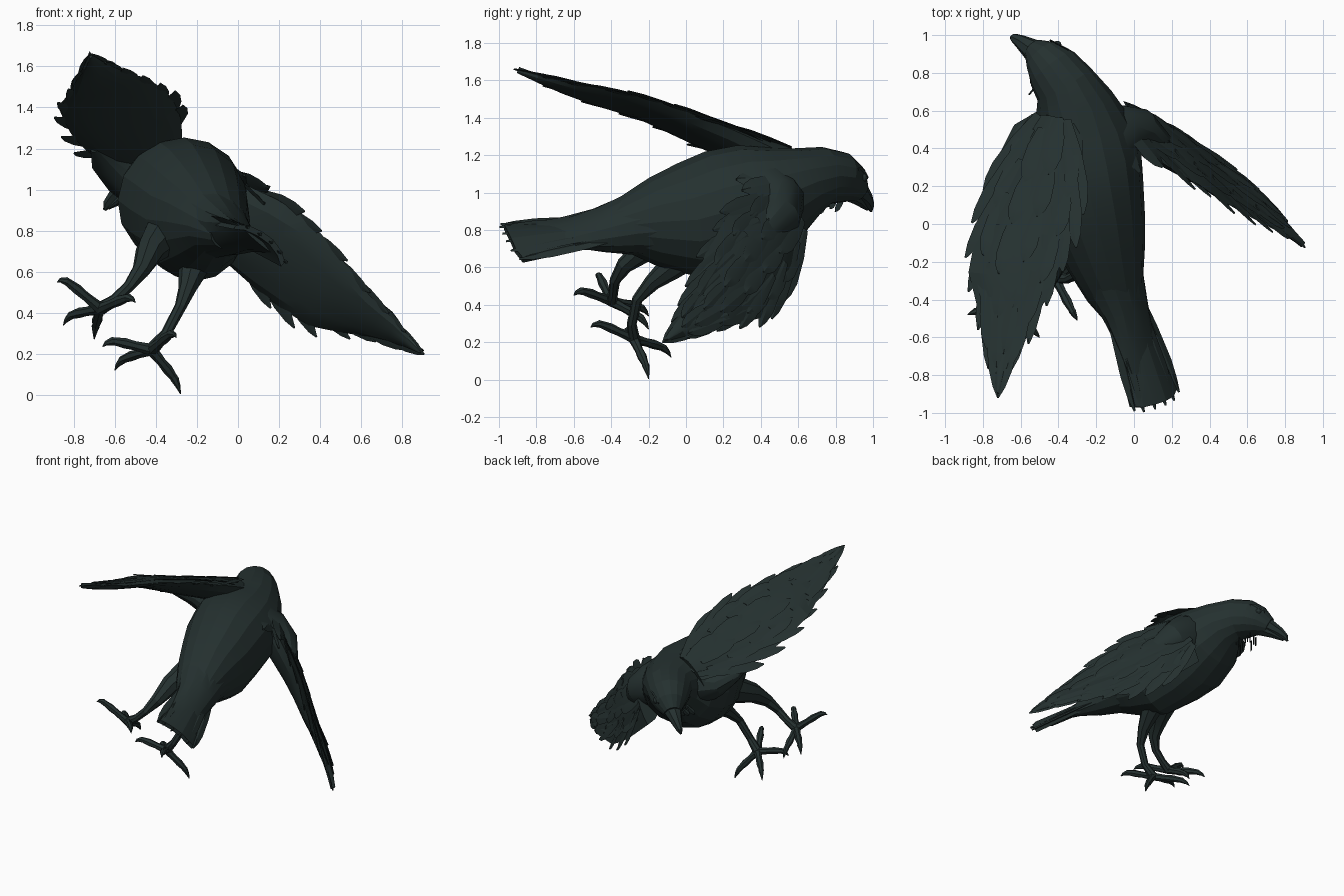
import bpy, bmesh, math, random
from mathutils import Vector as V

random.seed(4)
old = bpy.data.objects.get("Cube")
if old:
    bpy.data.objects.remove(old)


def material(name, rgb):
    m = bpy.data.materials.new(name)
    m.use_nodes = True
    m.diffuse_color = (*rgb, 1)
    m.node_tree.nodes["Principled BSDF"].inputs["Base Color"].default_value = (*rgb, 1)
    return m


PLUMAGE = material("dark green black", (0.018, 0.030, 0.029))


def finish(name, bm, angle=16):
    bmesh.ops.recalc_face_normals(bm, faces=bm.faces)
    me = bpy.data.meshes.new(name)
    bm.to_mesh(me)
    bm.free()
    me.materials.append(PLUMAGE)
    ob = bpy.data.objects.new(name, me)
    bpy.context.collection.objects.link(ob)
    bpy.ops.object.select_all(action='DESELECT')
    ob.select_set(True)
    bpy.context.view_layer.objects.active = ob
    bpy.ops.object.shade_smooth_by_angle(angle=math.radians(angle))


def skin(bm, rings):
    """Bridge closed rings of points and cap both ends."""
    loops = [[bm.verts.new(p) for p in r] for r in rings]
    n = len(loops[0])
    for a, b in zip(loops, loops[1:]):
        for i in range(n):
            j = (i + 1) % n
            bm.faces.new((a[i], a[j], b[j], b[i]))
    bm.faces.new(loops[0])
    bm.faces.new(loops[-1])


def loft(bm, stations, sides, up=(0, 0, 1)):
    """Elliptical tube: stations are (centre, side radius, up radius)."""
    pts = [V(s[0]) for s in stations]
    rings = []
    for i, (c, rs, ru) in enumerate(stations):
        t = (pts[min(i + 1, len(pts) - 1)] - pts[max(i - 1, 0)]).normalized()
        side = t.cross(V(up)).normalized()
        top = side.cross(t)
        rings.append([pts[i] + side * rs * math.cos(a) + top * ru * math.sin(a)
                      for a in (math.tau * k / sides for k in range(sides))])
    skin(bm, rings)


def feather(bm, base, tip, width, n, thick=0.006):
    """Thin pointed blade from base to tip."""
    d = tip - base
    side = d.normalized().cross(n).normalized()
    rings = []
    for f, w in ((0, .5), (.35, .95), (.7, 1), (.88, .65), (1, .12)):
        c = base + d * f
        s = side * width * w / 2
        rings.append([c - s, c + n * thick, c + s, c - n * thick * .6])
    skin(bm, rings)


# Body, neck and head in one skin
bm = bmesh.new()
loft(bm, [((-.04, -.50, .785), .10, .08), ((-.10, -.36, .825), .155, .135),
          ((-.15, -.18, .845), .215, .235), ((-.195, 0, .855), .26, .305),
          ((-.24, .18, .905), .295, .325), ((-.275, .36, .95), .315, .315),
          ((-.295, .52, 1.0), .28, .26), ((-.32, .64, 1.06), .21, .19),
          ((-.37, .74, 1.09), .165, .155), ((-.43, .82, 1.08), .145, .14),
          ((-.48, .88, 1.05), .11, .11), ((-.53, .925, 1.01), .06, .065)], 16)
finish("body", bm)

# Shoulders joining the wings to the body
SHOULDERS = (
    ("right", [((-.16, .42, .98), .20, .20), ((-.05, .49, .93), .155, .16),
               ((.04, .50, .87), .11, .125), ((.14, .44, .79), .06, .08),
               ((.24, .37, .70), .015, .03)],
     (-.07, .57, 1.07), [(.15, .30, 1.01), (.13, .32, .93), (.03, .27, 1.07)], (.7, .3, .6)),
    ("left", [((-.34, .42, 1.03), .21, .21), ((-.47, .46, 1.04), .165, .15),
              ((-.57, .43, 1.07), .115, .095), ((-.65, .34, 1.13), .07, .06),
              ((-.70, .20, 1.20), .02, .02)],
     (-.44, .57, 1.18), [(-.54, .25, 1.27), (-.42, .18, 1.35), (-.30, .25, 1.35)], (-.1, .3, .95)))
for name, path, base, tips, n in SHOULDERS:
    bm = bmesh.new()
    loft(bm, path, 12)
    finish(name + "_shoulder", bm, 30)
    bm = bmesh.new()
    for t in tips:
        feather(bm, V(base), V(t), .13, V(n).normalized(), .012)
    finish(name + "_shoulder_feathers", bm)

# Upper and lower beak
bm = bmesh.new()
loft(bm, [((-.48, .88, 1.05), .08, .07), ((-.55, .93, 1.00), .056, .052),
          ((-.60, .965, .965), .038, .038), ((-.635, .985, .93), .024, .025),
          ((-.65, .99, .90), .006, .008)], 8)
finish("upper_beak", bm)
bm = bmesh.new()
loft(bm, [((-.48, .87, .99), .055, .04), ((-.56, .92, .955), .035, .022),
          ((-.63, .97, .91), .008, .008)], 8)
finish("lower_beak", bm)

# Eyes and brow feathers on both sides of the head
axis = V((-.72, .55, -.42)).normalized()
across = axis.cross(V((0, 0, 1))).normalized()
for name, s in (("right", 1), ("left", -1)):
    bm = bmesh.new()
    bmesh.ops.create_uvsphere(bm, u_segments=12, v_segments=8, radius=.022)
    bmesh.ops.translate(bm, verts=bm.verts, vec=V((-.465, .87, 1.08)) + across * s * .098)
    finish(name + "_eye", bm)
    bm = bmesh.new()
    b = V((-.50, .90, 1.08)) + across * s * .09
    feather(bm, b, b - axis * .12 + across * s * .02, .04, across * s)
    finish(name + "_brow", bm)

# Shaggy throat
bm = bmesh.new()
for k in range(12):
    f = k / 11
    b = V((-.49 + .10 * f, .82 - .16 * f, .98 - .03 * f)) + across * random.uniform(-.1, .1)
    feather(bm, b, b + V((-.04, -.05, -.08)) * random.uniform(.6, 1.0), .035,
            V((-.6, .7, .2)).normalized())
finish("throat_feathers", bm)

# Rump blending the body into the rolled tail
roll = V((.62, .1, .76)).normalized()
bm = bmesh.new()
loft(bm, [((-.15, -.16, .85), .215, .20), ((-.10, -.32, .825), .17, .15),
          ((-.045, -.46, .80), .14, .105), ((.01, -.62, .785), .125, .05),
          ((.06, -.76, .77), .12, .025), ((.09, -.86, .76), .11, .01)], 14, roll)
finish("rump", bm)

# Tail: arched sheet under long feathers
bm = bmesh.new()
ends = [(0, -.985, .83), (.05, -.99, .815), (.11, -.975, .78), (.165, -.955, .74),
        (.21, -.93, .69), (.235, -.885, .645)]


def tail_root(g):
    return V((-.15 + .17 * g, -.36, .86 - .10 * g)) + roll * .04 * math.sin(math.pi * g)


rings = []
for f in (0, .5, .97):
    top = []
    for k, e in enumerate(ends):
        g = k / 5
        top.append(tail_root(g).lerp(V(e) + roll * .02 * math.sin(math.pi * g), f))
    rings.append(top + [p - roll * .03 for p in reversed(top)])
skin(bm, rings)
for k, e in enumerate(ends):
    b = tail_root(k / 5)
    feather(bm, b, V(e) + (V(e) - b) * .01, .075, roll, .01)
finish("tail", bm)


def along(pts, u):
    x = min(max(u, 0), 1) * (len(pts) - 1)
    i = min(int(x), len(pts) - 2)
    return V(pts[i]).lerp(V(pts[i + 1]), x - i)


def wing(name, a, b):
    """Lens-shaped blade between edges a and b, with overlapping feather rows."""
    span = V(a[-1]) - (V(a[0]) + V(b[0])) / 2
    n = span.cross(along(b, .5) - along(a, .5)).normalized()

    def point(u, v, side=1):
        h = (.07 * (1 - u) ** 1.5 + .042 - .02 * u) * math.sin(math.pi * min(max(v, 0), 1))
        return along(a, u).lerp(along(b, u), v) + n * h * (1 if side > 0 else -.6)

    bm = bmesh.new()
    rows = [.05 + .9 * k / 8 for k in range(9)]
    skin(bm, [[point(u, v) for v in rows] + [point(u, v, -1) for v in rows[-2:0:-1]]
              for u in [.985 * k / 12 for k in range(13)]])
    finish(name, bm)

    # Edge feathers give the ragged outline
    bm = bmesh.new()
    for edge in (0, 1):
        for k in range(7):
            u = .28 + .72 * k / 6
            base = point(u - .34, .5 + (edge - .5) * .45)
            tip = point(u, edge)
            tip += (tip - base) * random.uniform(-.02, .09) * (u < .95)
            feather(bm, base, tip, .12 - .045 * u, n)
    finish(name + "_flight_feathers", bm)

    # Covert rows laid on the outer surface
    bm = bmesh.new()
    for row, v in enumerate((.18, .4, .62, .84)):
        for k in range(5):
            u = .2 + .16 * k + .05 * (row % 2)
            feather(bm, point(u - .2, .5 + (v - .5) * .9),
                    point(u, v) + n * .006, .12 - .05 * u, n)
    finish(name + "_coverts", bm)


wing("right_wing",
     [(-.06, .44, 1.08), (.19, .27, .97), (.35, .18, .87), (.50, .08, .69),
      (.65, .0, .48), (.78, -.06, .35), (.905, -.125, .20)],
     [(-.12, .62, .66), (.08, .57, .48), (.20, .50, .39), (.34, .42, .31),
      (.57, .27, .28), (.74, .09, .25), (.905, -.125, .20)])
wing("left_wing",
     [(-.57, .56, 1.05), (-.67, .41, 1.10), (-.78, .20, 1.18), (-.85, 0, 1.27),
      (-.90, -.25, 1.39), (-.84, -.45, 1.45), (-.78, -.72, 1.55), (-.72, -.92, 1.66)],
     [(-.25, .50, 1.21), (-.25, .25, 1.33), (-.27, .05, 1.41), (-.32, -.12, 1.48),
      (-.41, -.34, 1.54), (-.52, -.55, 1.57), (-.63, -.73, 1.61), (-.72, -.92, 1.66)])


def leg(name, path, toes):
    """Feathered thigh, thin shank, and curved toes with claws."""
    bm = bmesh.new()
    radii = (.11, .07, .045, .029, .026, .034)
    loft(bm, [(p, r, r) for p, r in zip(path, radii)], 8, (1, 0, 0))
    finish(name + "_leg", bm)
    bm = bmesh.new()
    c = V(path[-1])
    for t in toes:
        t = V(t)
        d = t - c
        lift = V((0, 0, .03))
        loft(bm, [(c, .029, .029), (c + d * .35 + lift * .5, .022, .023),
                  (c + d * .55 + lift * .8, .026, .026), (c + d * .75 + lift, .018, .02),
                  (c + d * .8 + lift, .02, .021), (c + d * .93 + lift * .6, .01, .012),
                  (t, .002, .002)], 7)
    finish(name + "_foot", bm)


leg("left", [(-.35, -.02, .79), (-.43, -.22, .70), (-.47, -.33, .61), (-.53, -.38, .53),
             (-.60, -.39, .465), (-.67, -.40, .42)],
    [(-.88, -.48, .55), (-.85, -.20, .34), (-.70, -.20, .27), (-.50, -.60, .45)])
leg("right", [(-.21, .03, .71), (-.22, -.08, .60), (-.245, -.18, .52), (-.28, -.26, .43),
              (-.35, -.29, .30), (-.42, -.28, .22)],
    [(-.66, -.32, .235), (-.60, -.08, .12), (-.28, -.20, .005), (-.30, -.51, .28)])
